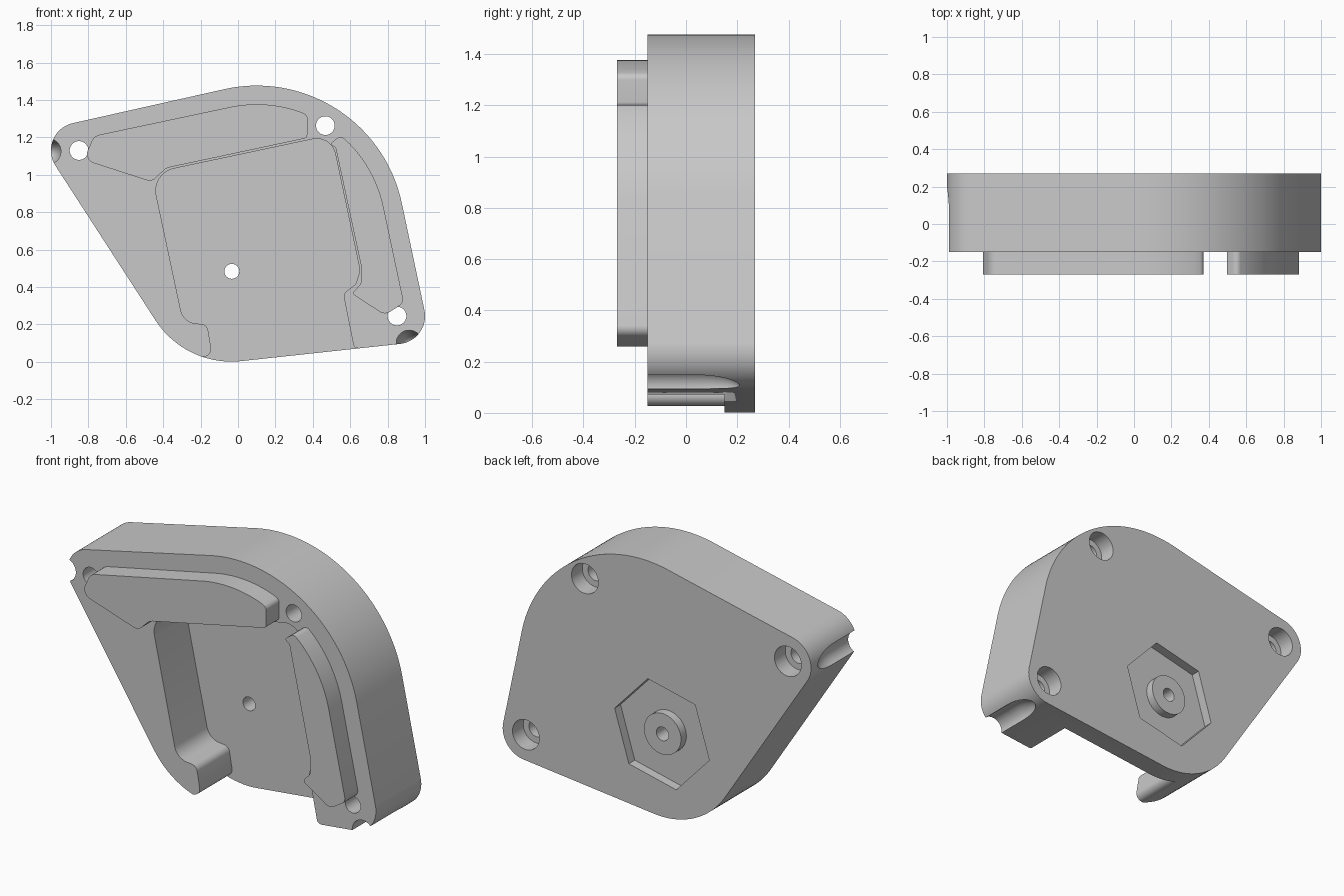
import bpy, bmesh
from math import cos, sin, tan, radians, pi
from mathutils import Vector
from mathutils.geometry import convex_hull_2d

cube = bpy.data.objects.get("Cube")
if cube:
    bpy.data.objects.remove(cube, do_unlink=True)

FRONT, BACK, FLOOR, LIP = -0.15, 0.27, 0.15, -0.27
HUB = (-0.033, 0.484)

grey = bpy.data.materials.new("plain grey")
grey.use_nodes = True
grey.diffuse_color = (0.58, 0.58, 0.58, 1)
grey.node_tree.nodes["Principled BSDF"].inputs["Base Color"].default_value = (0.58, 0.58, 0.58, 1)


def finish(name, bm):
    bmesh.ops.recalc_face_normals(bm, faces=bm.faces)
    mesh = bpy.data.meshes.new(name)
    bm.to_mesh(mesh)
    bm.free()
    mesh.materials.append(grey)
    obj = bpy.data.objects.new(name, mesh)
    bpy.context.collection.objects.link(obj)
    return obj


def arc(x, z, r, start=0, end=360, n=96):
    return [(x + r * cos(radians(start + (end - start) * i / n)),
             z + r * sin(radians(start + (end - start) * i / n)), 0) for i in range(n + 1)]


def rounded(points, steps=8):
    """Round each (x, z, radius) corner of a closed outline."""
    out = []
    for i, (x, z, r) in enumerate(points):
        p = Vector((x, z))
        if r == 0:
            out.append(p)
            continue
        a = (Vector(points[i - 1][:2]) - p).normalized()
        b = (Vector(points[(i + 1) % len(points)][:2]) - p).normalized()
        half = a.angle(b) / 2
        t = r / tan(half)
        c = p + (a + b).normalized() * r / sin(half)
        s, e = p + a * t - c, p + b * t - c
        for k in range(steps + 1):
            out.append(c + s.lerp(e, k / steps).normalized() * r)
    return out


def prism(name, outline, y0, y1):
    bm = bmesh.new()
    face = bm.faces.new([bm.verts.new((p[0], y0, p[1])) for p in outline])
    new = bmesh.ops.extrude_face_region(bm, geom=[face])["geom"]
    bmesh.ops.translate(bm, vec=(0, y1 - y0, 0),
                        verts=[v for v in new if isinstance(v, bmesh.types.BMVert)])
    return finish(name, bm)


def lathe(name, x, z, profile, sides=48, turn=0):
    """Solid of revolution about y from (y, radius) pairs."""
    bm = bmesh.new()
    rings = [[bm.verts.new((x + r * cos(turn + 2 * pi * i / sides), y,
                            z + r * sin(turn + 2 * pi * i / sides)))
              for i in range(sides)] for y, r in profile]
    for lo, hi in zip(rings, rings[1:]):
        for i in range(sides):
            j = (i + 1) % sides
            bm.faces.new((lo[i], lo[j], hi[j], hi[i]))
    bm.faces.new(rings[0])
    bm.faces.new(rings[-1])
    return finish(name, bm)


def cut(obj, cutter):
    cutter.hide_render = True
    mod = obj.modifiers.new("cut", "BOOLEAN")
    mod.operation, mod.solver, mod.object = "DIFFERENCE", "EXACT", cutter
    deps = bpy.context.evaluated_depsgraph_get()
    mesh = bpy.data.meshes.new_from_object(obj.evaluated_get(deps))
    obj.modifiers.clear()
    obj.data = mesh
    bpy.data.objects.remove(cutter, do_unlink=True)


# Housing: taut outline around the top arc and three circles
rim = arc(0.1, 0.684, 0.793, 12, 102, 48) + arc(0.85, 0.245, 0.15) \
    + arc(-0.035, 0.485, 0.484) + arc(-0.85, 1.13, 0.15)
flat = [Vector(p[:2]) for p in rim]
housing = prism("housing", [flat[i] for i in convex_hull_2d(flat)], FRONT, BACK)

# Front pocket, open through the lower wall
pocket = rounded([
    (-0.462, 1.008, 0.12), (0.499, 1.212, 0.1), (0.652, 0.49, 0.06),
    (0.63, 0.415, 0.05), (0.562, 0.365, 0.04), (0.62, 0.078, 0.02),
    (0.67, 0.066, 0), (0.7, -0.1, 0), (-0.26, -0.1, 0), (-0.2, 0.025, 0),
    (-0.137, 0.035, 0.04), (-0.165, 0.2, 0.04), (-0.292, 0.21, 0.09)])
cut(housing, prism("pocket_cutter", pocket, -0.4, FLOOR))

# Counterbored screw holes
for x, z in ((-0.85, 1.13), (0.467, 1.263), (0.85, 0.245)):
    cut(housing, lathe("screw_cutter", x, z,
                       [(-0.4, 0.05), (0.17, 0.05), (0.17, 0.087), (0.4, 0.087)]))

# Corner grooves that run out towards the back
for x, z in ((-1.016, 1.125), (0.915, 0.1)):
    runout = [(0.04 + 0.17 * sin(radians(a)), 0.069 * cos(radians(a))) for a in range(0, 90, 8)]
    cut(housing, lathe("groove_cutter", x, z, [(-0.4, 0.069)] + runout))

# Hexagonal recess with a round boss and a centre hole
cut(housing, lathe("hex_cutter", *HUB, [(0.215, 0.315), (0.4, 0.315)], 6, radians(13)))
cut(housing, lathe("centre_cutter", *HUB, [(0, 0.04), (0.4, 0.04)]))
boss = lathe("round_boss", *HUB, [(0.21, 0.12), (0.265, 0.12)])
cut(boss, lathe("boss_cutter", *HUB, [(0, 0.04), (0.4, 0.04)]))

# Raised lips on the front rim
upper = prism("upper_lip", rounded(
    [(-0.77, 1.208, 0.06), (-0.825, 1.08, 0.05), (-0.46, 0.962, 0.05), (-0.385, 1.036, 0.08),
     (0.37, 1.197, 0.02), (0.372, 1.318, 0.03)]
    + arc(0.1, 0.684, 0.693, 70, 102, 24)), LIP, FRONT + 0.001)
side = prism("side_lip", rounded(
    arc(0.1, 0.684, 0.693, 44, 12, 24)
    + [(0.887, 0.315, 0.04), (0.785, 0.25, 0.05), (0.608, 0.365, 0.015), (0.66, 0.42, 0.05),
       (0.661, 0.5, 0.06), (0.522, 1.145, 0.02), (0.49, 1.165, 0.01), (0.55, 1.21, 0.03)]),
    LIP, FRONT + 0.001)

# Smooth curved walls, keep crisp rims
for obj in (housing, boss, upper, side):
    bpy.ops.object.select_all(action="DESELECT")
    obj.select_set(True)
    bpy.context.view_layer.objects.active = obj
    bpy.ops.object.shade_smooth_by_angle(angle=radians(30))
